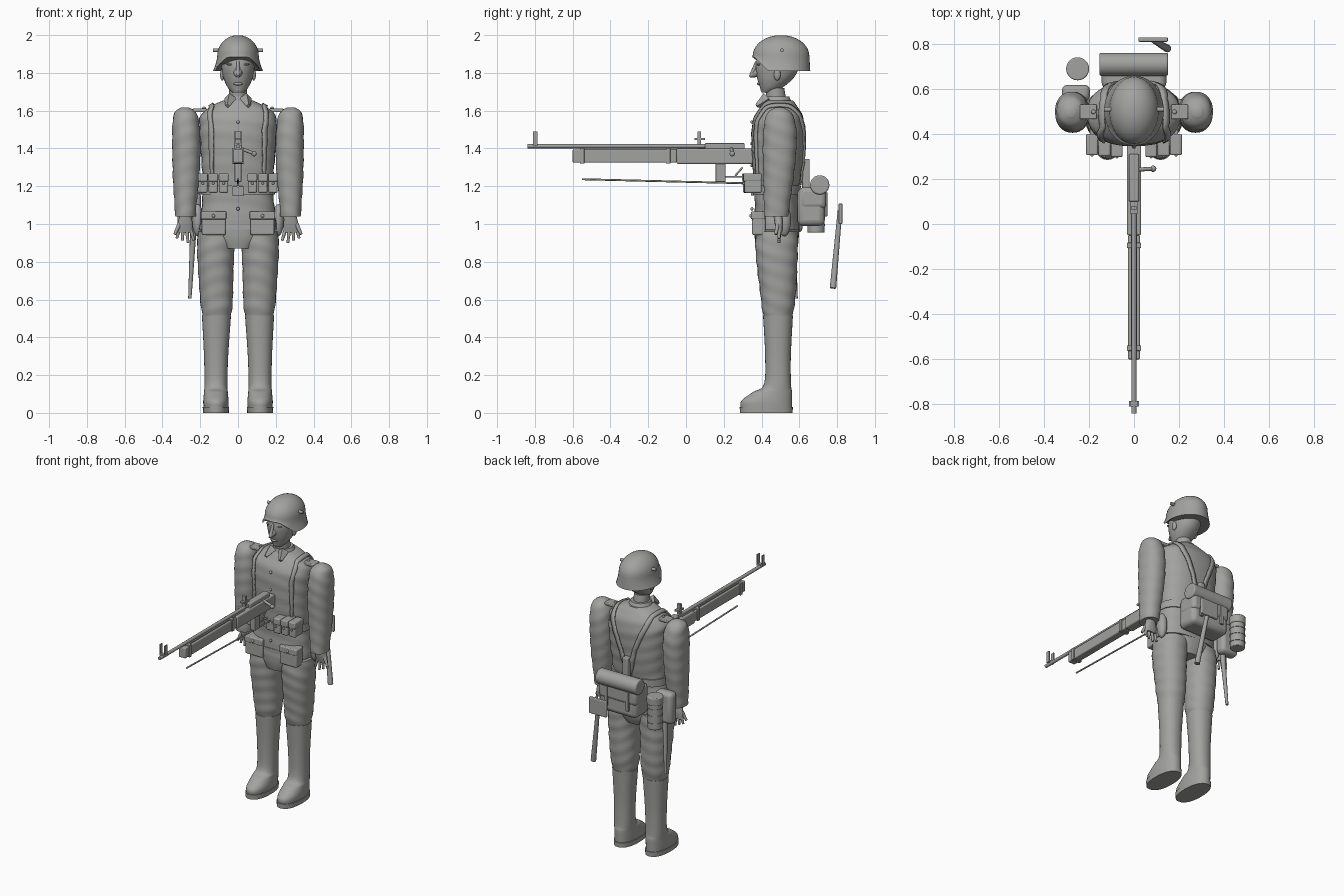
import bpy, bmesh, math
from mathutils import Vector, Matrix

old = bpy.data.objects.get("Cube")
if old:
    bpy.data.objects.remove(old, do_unlink=True)

GREY = bpy.data.materials.new("uniform_grey")
GREY.use_nodes = True
GREY.diffuse_color = (0.36, 0.36, 0.35, 1)
GREY.node_tree.nodes["Principled BSDF"].inputs["Base Color"].default_value = GREY.diffuse_color
PARTS = []


def finish(name, bm, bevel=0):
    bmesh.ops.recalc_face_normals(bm, faces=bm.faces)
    me = bpy.data.meshes.new(name)
    bm.to_mesh(me)
    bm.free()
    me.materials.append(GREY)
    ob = bpy.data.objects.new(name, me)
    bpy.context.collection.objects.link(ob)
    PARTS.append(ob)
    if bevel:
        mod = ob.modifiers.new("bevel", "BEVEL")
        mod.width, mod.segments = bevel, 3
    return ob


def skin(name, rows):
    """Bridge closed rows of points and cap both ends."""
    bm = bmesh.new()
    vs = [[bm.verts.new(p) for p in row] for row in rows]
    n = len(vs[0])
    for a, b in zip(vs, vs[1:]):
        for i in range(n):
            bm.faces.new((a[i], a[(i + 1) % n], b[(i + 1) % n], b[i]))
    bm.faces.new(vs[0])
    bm.faces.new(vs[-1])
    return finish(name, bm)


def blend(a, b, c, d, t):
    return b + t * (c - a) / 2 + t * t * (a - 2.5 * b + 2 * c - d / 2) + t ** 3 * (1.5 * (b - c) + (d - a) / 2)


def loft(name, rings, power=2.0, ripple=0.0, side=1, n=32, steps=7):
    """Smooth body through rings of (z, centre x, centre y, radius x, radius y)."""
    pad = [rings[0]] + rings + [rings[-1]]
    fine = [[blend(*v, k / steps) for v in zip(*pad[i:i + 4])]
            for i in range(len(rings) - 1) for k in range(steps)] + [rings[-1]]
    rows = []
    for z, cx, cy, rx, ry in fine:
        row = []
        for i in range(n):
            a = math.tau * i / n
            c, s = math.cos(a), math.sin(a)
            f = 1 + ripple * math.sin(z * 75 + 2.5 * math.sin(a) + 2 * c)
            row.append((side * (cx + f * rx * math.copysign(abs(c) ** (2 / power), c)),
                        cy + f * ry * math.copysign(abs(s) ** (2 / power), s), z))
        rows.append(row)
    return skin(name, rows)


def box(name, xs, ys, zs, bevel=0.0):
    bm = bmesh.new()
    bmesh.ops.create_cube(bm, size=1)
    for v in bm.verts:
        v.co = [sum(r) / 2 + c * abs(r[1] - r[0]) for c, r in zip(v.co, (xs, ys, zs))]
    return finish(name, bm, bevel)


def rod(name, p, q, r, r2=None, n=16, bevel=0.0):
    p, q = Vector(p), Vector(q)
    bm = bmesh.new()
    turn = (q - p).to_track_quat('Z', 'Y').to_matrix().to_4x4()
    bmesh.ops.create_cone(bm, cap_ends=True, segments=n, radius1=r, radius2=r if r2 is None else r2,
                          depth=(q - p).length, matrix=Matrix.Translation((p + q) / 2) @ turn)
    return finish(name, bm, bevel)


def ball(name, centre, radii):
    bm = bmesh.new()
    bmesh.ops.create_uvsphere(bm, u_segments=20, v_segments=12, radius=1,
                              matrix=Matrix.Translation(centre) @ Matrix.Diagonal((*radii, 1)))
    return finish(name, bm)


def strap(name, path, width, target):
    """Ribbon that is wrapped onto the jacket."""
    bm = bmesh.new()
    pts = [Vector(a).lerp(Vector(b), k / 8) for a, b in zip(path, path[1:]) for k in range(8)] + [Vector(path[-1])]
    pairs = [[bm.verts.new(p + Vector((s * width / 2, 0, 0))) for s in (-1, 1)] for p in pts]
    for a, b in zip(pairs, pairs[1:]):
        bm.faces.new((a[0], a[1], b[1], b[0]))
    ob = finish(name, bm)
    wrap = ob.modifiers.new("wrap", "SHRINKWRAP")
    wrap.target, wrap.offset, wrap.wrap_mode = target, 0.006, 'OUTSIDE_SURFACE'
    thick = ob.modifiers.new("thickness", "SOLIDIFY")
    thick.thickness, thick.offset = 0.01, 0


# Torso, pelvis, belt and collar
jacket = loft("jacket", [(0.97, 0, .48, .205, .12), (1.1, 0, .48, .192, .116), (1.2, 0, .48, .186, .12),
                         (1.35, 0, .485, .195, .136), (1.5, 0, .488, .205, .141), (1.57, 0, .49, .2, .128),
                         (1.62, 0, .492, .15, .1), (1.655, 0, .49, .075, .075)], 2.4, .012)
loft("pelvis", [(.87, 0, .475, .09, .1), (.93, 0, .48, .14, .117), (1.02, 0, .48, .195, .12)], 2.4)
loft("belt", [(1.155, 0, .48, .195, .126), (1.205, 0, .48, .194, .128)], 2.4, steps=1)
box("buckle", (-.03, .03), (.343, .36), (1.15, 1.2), .004)
loft("neck", [(1.6, 0, .485, .05, .055), (1.72, 0, .47, .048, .05)], steps=2)
loft("collar", [(1.62, 0, .488, .088, .085), (1.675, 0, .482, .062, .064)], steps=2)

# Head and face
loft("head", [(1.695, 0, .432, .03, .032), (1.725, 0, .453, .056, .062), (1.78, 0, .475, .079, .1),
              (1.85, 0, .485, .087, .115), (1.95, 0, .49, .07, .09)], 2.1)
rod("nose", (0, .39, 1.805), (0, .336, 1.782), .03, .006, 12)
rod("nose_bridge", (0, .375, 1.86), (0, .348, 1.79), .008, .012, 10)
ball("lips", (0, .388, 1.742), (.024, .012, .008))
ball("chin", (0, .412, 1.712), (.025, .018, .016))

# Helmet: dome, then a flared skirt that rises over the brow
rows = []
for k in range(1, 15):
    t = min(k / 10, 1) * math.pi / 2
    drop = max(0, k - 10) / 4
    row = []
    for i in range(40):
        a = math.tau * i / 40
        y = .503 + (.15 * math.sin(t) + .005 * drop) * math.sin(a)
        rim = 1.885 - .075 * min(1, max(0, (y - .36) / .075))
        z = 1.89 + .11 * math.cos(t)
        row.append(((.11 * math.sin(t) + .022 * drop ** 1.5) * math.cos(a), y, z + (rim - z) * drop))
    rows.append(row)
skin("helmet", rows)

for s, tag in ((1, "left"), (-1, "right")):
    def side_box(name, xs, ys, zs, bevel=0.0):
        return box(f"{name}_{tag}", [s * x for x in xs], ys, zs, bevel)

    # Head details and collar points
    rod(f"helmet_bolt_{tag}", (s * .1, .508, 1.92), (s * .132, .508, 1.92), .01)
    ball(f"ear_{tag}", (s * .083, .483, 1.79), (.012, .018, .03))
    ball(f"eye_{tag}", (s * .034, .391, 1.823), (.016, .01, .008))
    ball(f"brow_{tag}", (s * .036, .386, 1.845), (.024, .01, .006))
    rod(f"collar_point_{tag}", (s * .04, .43, 1.665), (s * .055, .375, 1.625), .034, .012, 4)

    # Arms and hands
    loft(f"sleeve_{tag}", [(1.618, .28, .495, .02, .02), (1.59, .278, .495, .057, .062), (1.52, .276, .497, .072, .085),
                           (1.4, .273, .495, .075, .089), (1.25, .275, .49, .07, .08), (1.1, .278, .48, .058, .068),
                           (1.04, .278, .478, .055, .064)], 2.2, .02, s)
    loft(f"hand_{tag}", [(1.06, .278, .485, .026, .024), (1.0, .28, .492, .04, .022),
                         (.955, .282, .495, .04, .014)], 2.3, 0, s)
    for j in range(4):
        x = .252 + .02 * j
        tip = .234 + .03 * j
        rod(f"finger_{j}_{tag}", (s * x, .495, .975), (s * tip, .492, .9 + .012 * abs(j - 1)), .011, .007, 10)
    rod(f"thumb_{tag}", (s * .31, .485, 1.0), (s * .335, .475, .945), .012, .008, 10)
    ball(f"hip_pocket_{tag}", (s * .213, .52, 1.02), (.03, .036, .085))

    # Legs, boots and soles
    loft(f"trouser_{tag}", [(.96, .11, .48, .1, .112), (.88, .117, .48, .1, .113), (.78, .118, .482, .095, .107),
                            (.65, .115, .487, .089, .096), (.56, .113, .487, .083, .086),
                            (.505, .113, .487, .072, .075)], 2.2, .018, s)
    loft(f"boot_{tag}", [(.03, .117, .425, .066, .136), (.065, .117, .428, .067, .134), (.11, .117, .458, .063, .104),
                         (.15, .117, .484, .061, .072), (.3, .116, .487, .064, .068),
                         (.515, .114, .487, .077, .079)], 2.2, 0, s)
    loft(f"sole_{tag}", [(0, .117, .425, .068, .139), (.032, .117, .425, .07, .141)], 2.3, 0, s, steps=1)

    # Shoulder boards, webbing, pouches and pockets
    side_box("shoulder_board", (.165, .24), (.465, .53), (1.592, 1.612), .005)
    ball(f"shoulder_button_{tag}", (s * .18, .497, 1.614), (.01, .01, .007))
    strap(f"shoulder_strap_{tag}", [(s * .172, .33, 1.23), (s * .162, .33, 1.5), (s * .152, .42, 1.64),
                                    (s * .14, .56, 1.63), (s * .06, .66, 1.4), (0, .65, 1.2)], .034, jacket)
    for j in range(3):
        x = .052 + .055 * j
        y = .302 + .004 * j
        side_box(f"ammo_pouch_{j}", (x, x + .048), (y, .4), (1.165, 1.25), .008)
        side_box(f"ammo_pouch_flap_{j}", (x - .002, x + .05), (y - .005, .4), (1.225, 1.268), .007)
        ball(f"pouch_stud_{j}_{tag}", (s * (x + .024), y - .005, 1.215), (.007, .006, .007))
    side_box("lower_pocket", (.065, .192), (.35, .42), (.942, 1.05), .008)
    side_box("pocket_flap", (.062, .196), (.344, .42), (1.025, 1.066), .006)
    ball(f"pocket_button_{tag}", (s * .13, .343, 1.043), (.009, .008, .009))
    side_box("front_sight_ear", (.014, .022), (-.81, -.785), (1.415, 1.49))

# Jacket buttons
for j in range(5):
    ball(f"jacket_button_{j}", (0, .349, 1.08 + .115 * j), (.009, .008, .009))

# Rifle pointing forward
box("rifle_forestock", (-.026, .026), (-.6, -.05), (1.325, 1.395), .006)
box("rifle_stock", (-.032, .032), (-.05, .4), (1.318, 1.4), .008)
box("rifle_receiver", (-.022, .022), (.1, .31), (1.385, 1.428), .006)
rod("rifle_barrel", (0, -.84, 1.412), (0, .17, 1.412), .011)
box("rifle_handguard", (-.014, .014), (-.55, .06), (1.39, 1.402))
for j, y in enumerate((-.55, -.095)):
    box(f"rifle_band_{j}", (-.032, .032), (y - .012, y + .012), (1.32, 1.403), .003)
box("front_sight_base", (-.022, .022), (-.81, -.785), (1.415, 1.428))
box("rear_sight_base", (-.016, .016), (.045, .1), (1.445, 1.456))
box("rear_sight_leaf", (-.012, .012), (.062, .08), (1.42, 1.49))
rod("bolt_handle", (0, .24, 1.405), (.08, .245, 1.375), .009)
ball("bolt_knob", (.085, .245, 1.372), (.014, .014, .014))
box("rifle_magazine", (-.018, .018), (.157, .21), (1.222, 1.325), .004)
rod("trigger", (0, .26, 1.255), (0, .3, 1.3), .005)
rod("trigger_guard", (0, .21, 1.25), (0, .31, 1.25), .005)
rod("cleaning_rod", (0, -.55, 1.237), (0, .34, 1.215), .005)

# Bag with a rolled blanket on the back
box("back_bag", (-.14, .14), (.59, .735), (.99, 1.19), .03)
box("back_bag_flap", (-.143, .143), (.6, .742), (1.08, 1.195), .025)
rod("blanket_roll", (-.153, .708, 1.207), (.151, .708, 1.207), .051, n=28, bevel=.008)
for x in (-.08, .08):
    box("bag_buckle_strap", (x - .012, x + .012), (.7, .748), (1.04, 1.17), .003)
box("bag_hanger", (-.02, .02), (.615, .655), (1.18, 1.345), .006)

# Canister, flask pouch, bayonet and spade
rod("canister", (-.25, .688, .955), (-.25, .688, 1.13), .046, n=28, bevel=.005)
rod("canister_lid", (-.25, .688, 1.12), (-.25, .688, 1.172), .051, n=28, bevel=.006)
for z in (.99, 1.04, 1.085):
    rod("canister_rib", (-.25, .688, z), (-.25, .688, z + .01), .049, n=28)
box("flask_pouch", (-.32, -.195), (.545, .617), (.955, 1.165), .025)
rod("bayonet_scabbard", (-.235, .56, 1.0), (-.255, .583, .605), .018, .009, 10)
rod("bayonet_grip", (-.232, .556, 1.1), (-.235, .56, .98), .015, n=10)
box("spade_blade", (.02, .15), (.808, .828), (1.0, 1.108), .005)
rod("spade_handle", (.085, .815, 1.07), (.148, .778, .66), .012, .017, 12)

# Smooth shading with sharp edges kept
bpy.ops.object.select_all(action='DESELECT')
for ob in PARTS:
    ob.select_set(True)
bpy.context.view_layer.objects.active = PARTS[0]
bpy.ops.object.shade_smooth_by_angle(angle=math.radians(40))
